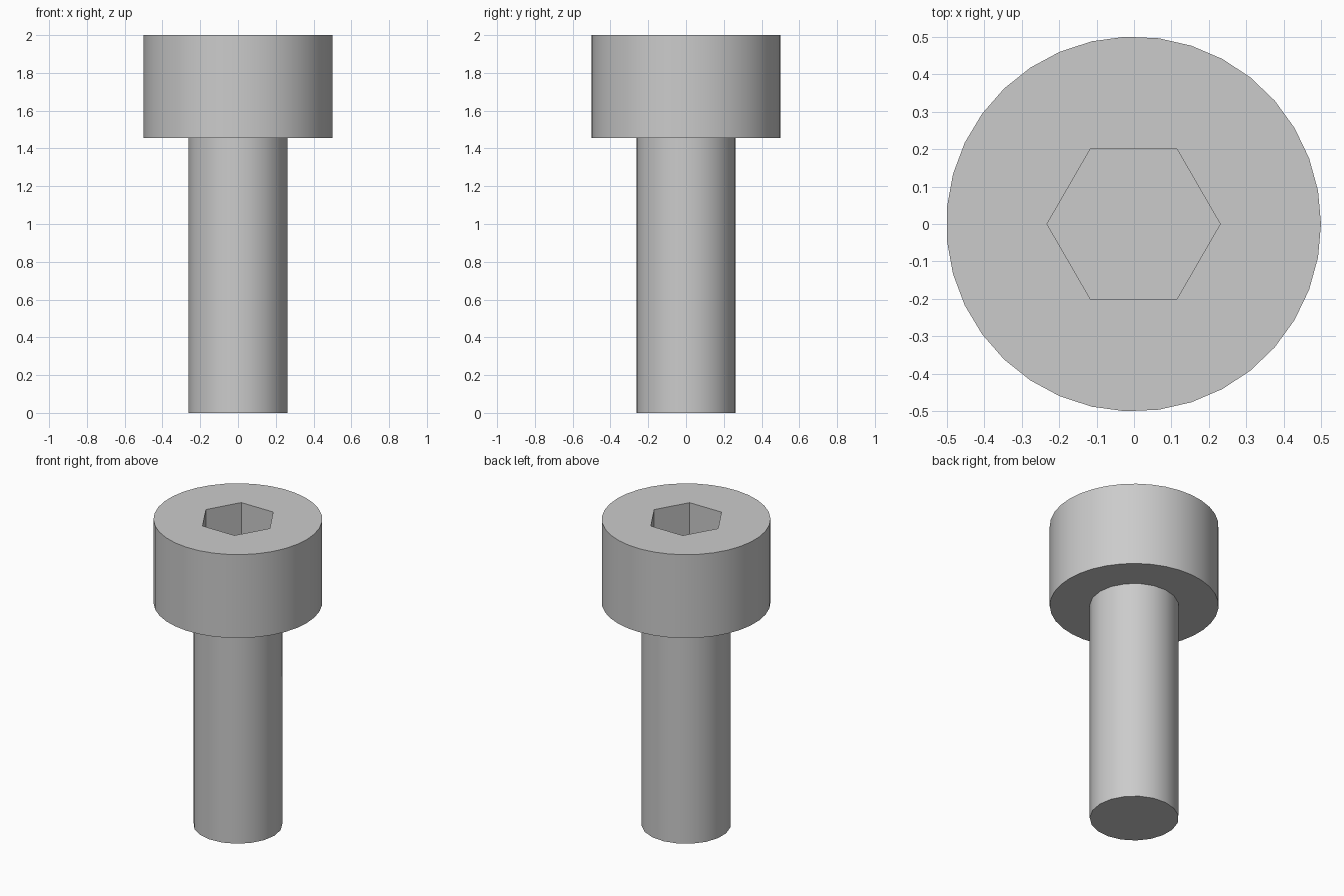
import bpy, bmesh
from math import cos, sin, pi, radians

cube = bpy.data.objects.get("Cube")
if cube:
    bpy.data.objects.remove(cube, do_unlink=True)

# Single plain steel colour
steel = bpy.data.materials.new("grey_steel")
steel.use_nodes = True
STEEL = (0.6, 0.6, 0.6, 1.0)
steel.diffuse_color = STEEL
steel.node_tree.nodes["Principled BSDF"].inputs["Base Color"].default_value = STEEL

CENTRE_X = -0.001
HEAD_BASE = 1.4545
TOP = 2.0
SOCKET_DEPTH = 0.3


def prism(name, sides, radius, z_low, z_high):
    """Upright regular prism with its first corner on +x."""
    bm = bmesh.new()
    ring = [bm.verts.new((CENTRE_X + radius * cos(2 * pi * i / sides),
                          radius * sin(2 * pi * i / sides), z_low))
            for i in range(sides)]
    base = bm.faces.new(ring)
    grown = bmesh.ops.extrude_face_region(bm, geom=[base], use_keep_orig=True)
    top = [v for v in grown["geom"] if isinstance(v, bmesh.types.BMVert)]
    bmesh.ops.translate(bm, verts=top, vec=(0, 0, z_high - z_low))
    bmesh.ops.recalc_face_normals(bm, faces=bm.faces[:])
    mesh = bpy.data.meshes.new(name)
    bm.to_mesh(mesh)
    bm.free()
    mesh.materials.append(steel)
    obj = bpy.data.objects.new(name, mesh)
    bpy.context.collection.objects.link(obj)
    return obj


def activate(obj):
    bpy.ops.object.select_all(action="DESELECT")
    obj.select_set(True)
    bpy.context.view_layer.objects.active = obj


shaft = prism("shaft", 19, 0.2636, 0.0, HEAD_BASE)
head = prism("head", 35, 0.5, HEAD_BASE, TOP)

# Hexagonal key socket cut into the head
cutter = prism("socket_cutter", 6, 0.231, TOP - SOCKET_DEPTH, TOP + 0.1)
cutter.hide_render = True
cut = head.modifiers.new("socket", "BOOLEAN")
cut.operation = "DIFFERENCE"
cut.solver = "EXACT"
cut.object = cutter
activate(head)
bpy.ops.object.modifier_apply(modifier=cut.name)
bpy.data.objects.remove(cutter, do_unlink=True)

# Round walls smooth, rims and socket corners sharp
for part in (shaft, head):
    activate(part)
    bpy.ops.object.shade_smooth_by_angle(angle=radians(30))
